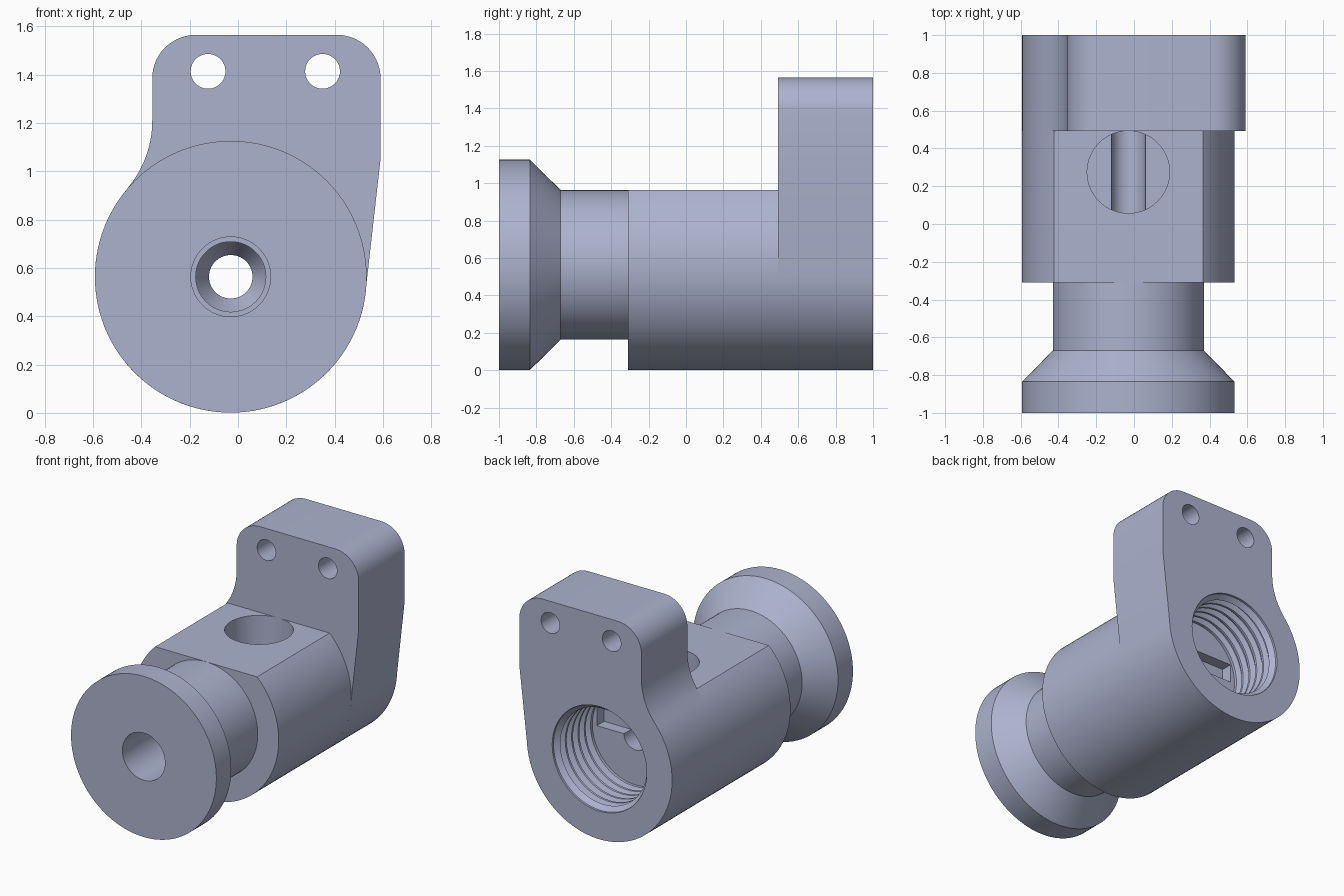
import bpy, bmesh, math

if "Cube" in bpy.data.objects:
    bpy.data.objects.remove(bpy.data.objects["Cube"])

CX, CZ, R = -0.03, 0.5635, 0.5625      # main axis and outer radius
SEG = 96

mat = bpy.data.materials.new("blue grey metal")
mat.diffuse_color = (0.42, 0.45, 0.62, 1)
mat.use_nodes = True
mat.node_tree.nodes["Principled BSDF"].inputs["Base Color"].default_value = mat.diffuse_color


def add_object(name, bm):
    bmesh.ops.remove_doubles(bm, verts=bm.verts, dist=1e-6)
    bmesh.ops.recalc_face_normals(bm, faces=bm.faces)
    me = bpy.data.meshes.new(name)
    bm.to_mesh(me)
    bm.free()
    me.materials.append(mat)
    ob = bpy.data.objects.new(name, me)
    bpy.context.collection.objects.link(ob)
    return ob


def lathe(name, profile):
    """Revolve (radius, y) points about the main axis and cap both ends."""
    bm = bmesh.new()
    rings = []
    for r, y in profile:
        rings.append([bm.verts.new((CX + r * math.cos(2 * math.pi * i / SEG), y,
                                    CZ + r * math.sin(2 * math.pi * i / SEG)))
                      for i in range(SEG)])
    for a, b in zip(rings, rings[1:]):
        for i in range(SEG):
            j = (i + 1) % SEG
            bm.faces.new((a[i], a[j], b[j], b[i]))
    bm.faces.new(rings[0])
    bm.faces.new(rings[-1])
    return add_object(name, bm)


def prism(name, outline, axis, lo, hi):
    """Extrude an outline: (x, z) points along y, or (x, y) points along z."""
    bm = bmesh.new()
    put = (lambda p, h: (p[0], h, p[1])) if axis == 'y' else (lambda p, h: (p[0], p[1], h))
    a = [bm.verts.new(put(p, lo)) for p in outline]
    b = [bm.verts.new(put(p, hi)) for p in outline]
    n = len(a)
    for i in range(n):
        j = (i + 1) % n
        bm.faces.new((a[i], a[j], b[j], b[i]))
    bm.faces.new(a)
    bm.faces.new(b)
    return add_object(name, bm)


def arc(cx, cy, r, start, end, n):
    return [(cx + r * math.cos(math.radians(start + (end - start) * i / n)),
             cy + r * math.sin(math.radians(start + (end - start) * i / n)))
            for i in range(n + 1)]


def rect(x0, x1, z0, z1):
    return [(x0, z0), (x1, z0), (x1, z1), (x0, z1)]


def finish(ob, cutters):
    bpy.ops.object.select_all(action='DESELECT')
    bpy.context.view_layer.objects.active = ob
    ob.select_set(True)
    for c in cutters:
        m = ob.modifiers.new("cut", 'BOOLEAN')
        m.operation, m.solver, m.object = 'DIFFERENCE', 'EXACT', c
        bpy.ops.object.modifier_apply(modifier=m.name)
    bpy.ops.object.shade_smooth_by_angle(angle=math.radians(28))


# Spindle: end disc, cone, neck and round body
body = lathe("spindle_body", [(R, -1), (R, -0.835), (0.4, -0.67), (0.4, -0.31),
                              (R, -0.31), (R, 0.492)])

# Mounting flange: round base, slanted right side, rounded top, concave left side
outline = arc(CX, CZ, R, 139.6, 357, 70)
outline += [(0.59, 1.05)]
outline += arc(0.41, 1.385, 0.18, 0, 90, 14)
outline += arc(-0.175, 1.385, 0.18, 90, 180, 14)
outline += arc(-0.787, 1.21, 0.432, 0, -39, 14)
flange = prism("mounting_flange", outline, 'y', 0.492, 1.0)

# Axial bore: stepped front entry, thin middle, ribbed thread at the back
profile = [(0.165, -1.1), (0.165, -0.4), (0.145, -0.4), (0.145, -0.25),
           (0.09, -0.15), (0.09, 0.6), (0.335, 0.6)]
for i in range(5):
    y = 0.62 + i * 0.07
    profile += [(0.335, y), (0.368, y + 0.018), (0.368, y + 0.036), (0.335, y + 0.054)]
profile += [(0.366, 0.985), (0.366, 1.1)]
bore = lathe("bore_cutter", profile)

# Flat on top of the body, round top pocket, end slot and bolt holes
flat = prism("flat_cutter", rect(-1, 1, CZ + 0.4005, 1.5), 'y', -0.4, 0.6)
pocket = prism("pocket_cutter", arc(CX, 0.275, 0.218, 0, 354.375, 63), 'z', CZ, 1.5)
slot = prism("slot_cutter", rect(CX - 0.3, CX + 0.3, CZ, CZ + 0.13), 'y', 0.52, 0.65)
bolts = [prism("bolt_cutter", arc(x, 1.414, 0.072, 0, 352.5, 47), 'y', 0.3, 1.2)
         for x in (-0.124, 0.35)]

finish(body, [flat, pocket, bore])
finish(flange, [bore, slot] + bolts)

# Remove the cutters
for c in [bore, flat, pocket, slot] + bolts:
    bpy.data.objects.remove(c)
